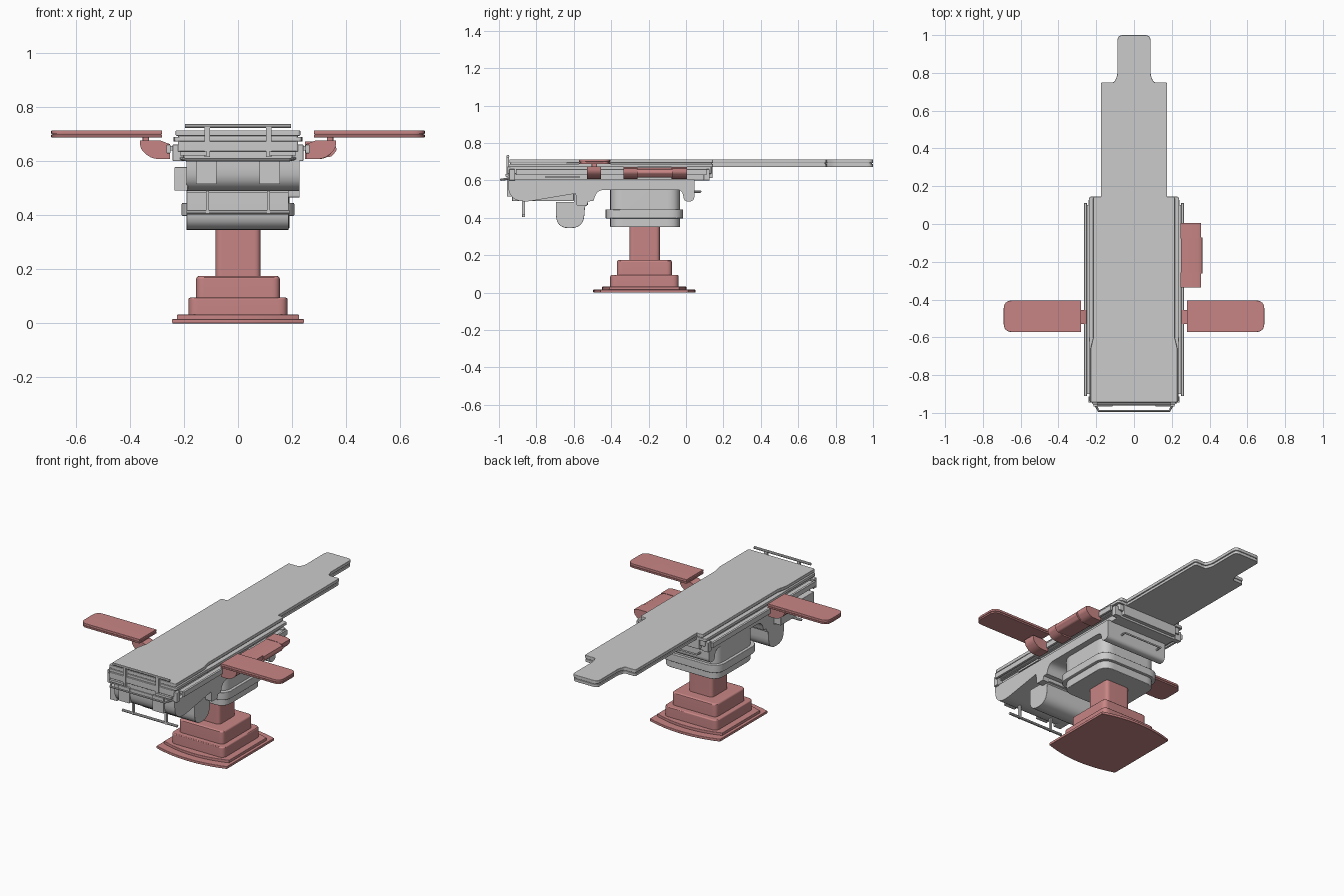
import bpy, bmesh
from mathutils import Vector

red = bpy.data.materials.new("red_plastic")
red.diffuse_color = (0.58, 0.235, 0.235, 1)


def rounded(pts, n=6):
    """Round polygon corners; each point is (u, v[, radius])."""
    out = []
    for i, p in enumerate(pts):
        c = Vector(p[:2])
        r = p[2] if len(p) > 2 else 0
        if r == 0:
            out.append(c)
            continue
        a = c + (Vector(pts[i - 1][:2]) - c).normalized() * r
        b = c + (Vector(pts[(i + 1) % len(pts)][:2]) - c).normalized() * r
        for k in range(n + 1):
            t = k / n
            out.append(a * (1 - t) ** 2 + c * 2 * t * (1 - t) + b * t * t)
    return out


def prism(name, pts, w0, w1, axis='Z', bevel=0.0, mat=None):
    """Extrude a rounded outline along an axis, bevelling the cap edges."""
    place = {'Z': lambda u, v, w: (u, v, w), 'X': lambda u, v, w: (w, u, v),
             'Y': lambda u, v, w: (u, w, v)}[axis]
    bm = bmesh.new()
    outline = rounded(pts)
    rings = [[bm.verts.new(place(p[0], p[1], w)) for p in outline] for w in (w0, w1)]
    caps = [bm.faces.new(r) for r in rings]
    n = len(outline)
    for i in range(n):
        j = (i + 1) % n
        bm.faces.new((rings[0][i], rings[0][j], rings[1][j], rings[1][i]))
    bmesh.ops.recalc_face_normals(bm, faces=bm.faces)
    if bevel:
        edges = list({e for f in caps for e in f.edges})
        bmesh.ops.bevel(bm, geom=edges, offset=bevel, segments=3, profile=0.5,
                        affect='EDGES', clamp_overlap=True)
    me = bpy.data.meshes.new(name)
    bm.to_mesh(me)
    bm.free()
    ob = bpy.data.objects.new(name, me)
    bpy.context.collection.objects.link(ob)
    if mat:
        me.materials.append(mat)
    return ob


def box(name, x0, x1, y0, y1, z0, z1, r=0.0, bevel=0.0, mat=None):
    return prism(name, [(x0, y0, r), (x1, y0, r), (x1, y1, r), (x0, y1, r)], z0, z1, 'Z', bevel, mat)


def rod(name, pts, r):
    cu = bpy.data.curves.new(name, 'CURVE')
    cu.dimensions = '3D'
    cu.bevel_depth, cu.bevel_resolution, cu.use_fill_caps = r, 2, True
    sp = cu.splines.new('POLY')
    sp.points.add(len(pts) - 1)
    for q, p in zip(sp.points, pts):
        q.co = (*p, 1)
    ob = bpy.data.objects.new(name, cu)
    bpy.context.collection.objects.link(ob)


# Floor base: bulged plates, two tiers and lifting column
CY = -0.223
for i, (hx, hy, z0, z1) in enumerate([(0.243, 0.273, 0, 0.016), (0.225, 0.225, 0.014, 0.032)]):
    xs = [hx * (k / 6 - 1) for k in range(13)]
    edge = [(x, hy - 0.04 * (x / hx) ** 2) for x in xs]
    pts = [(x, CY - d) for x, d in edge] + [(x, CY + d) for x, d in reversed(edge)]
    prism(f"base_plate_{i}", pts, z0, z1, 'Z', 0.003, red)
box("base_tier_lower", -0.183, 0.183, -0.405, -0.04, 0.02, 0.095, 0.035, 0.008, red)
box("base_tier_upper", -0.155, 0.155, -0.37, -0.075, 0.08, 0.175, 0.03, 0.012, red)
box("column", -0.083, 0.083, -0.303, -0.14, 0.17, 0.36, 0.025, 0, red)

# Head housing on the column, with a wider band
box("head_housing", -0.19, 0.19, -0.405, -0.032, 0.35, 0.56, 0.07, 0.004)
box("housing_band", -0.208, 0.208, -0.43, -0.015, 0.397, 0.445, 0.08, 0.004)

# Motor pod hanging under the front section
prism("motor_pod", [(-0.695, 0.485), (-0.695, 0.345, 0.07), (-0.548, 0.345, 0.07), (-0.54, 0.46),
                    (-0.525, 0.47), (-0.515, 0.55), (-0.6, 0.55), (-0.6, 0.485)], -0.19, 0.187, 'X', 0.002)

# Underbody with rounded front, arched notches and rear bulge
prism("underbody", [(-0.95, 0.605), (-0.95, 0.488, 0.085), (-0.84, 0.488, 0.02), (-0.59, 0.53), (-0.585, 0.465, 0.008),
                    (-0.53, 0.465), (-0.522, 0.488), (-0.495, 0.49), (-0.475, 0.55, 0.04), (-0.02, 0.55, 0.03),
                    (-0.01, 0.487, 0.022), (0.045, 0.487, 0.03), (0.045, 0.605)], -0.19, 0.228, 'X')
box("side_motor_box", -0.235, -0.185, -0.93, -0.6, 0.49, 0.577, 0.004, 0.003)
for s in (-1, 1):
    box("front_plate", s * 0.118 - 0.038, s * 0.118 + 0.038, -0.958, -0.9, 0.515, 0.61)

# Table frame: stepped channels and top tray
box("frame_lower", -0.205, 0.205, -0.945, 0.12, 0.6, 0.64, 0.01, 0.003)
box("frame_upper", -0.222, 0.222, -0.955, 0.135, 0.635, 0.674, 0.008, 0.003)
box("frame_end_cap", -0.19, 0.19, 0.09, 0.142, 0.612, 0.675, 0.006, 0.003)


def top_outline(w_rear, w_front, w_leg, w_head, inset):
    """Half outline mirrored: body, leg section and narrow head rest."""
    half = [(w_front, -0.945 + inset, 0.012), (w_front, -0.66), (w_rear, -0.6), (w_rear, 0.145 - inset, 0.012),
            (w_leg, 0.145 - inset), (w_leg, 0.75 - inset, 0.012), (w_head + 0.015, 0.75 - inset, 0.012),
            (w_head, 0.79, 0.015), (w_head, 1.0 - inset, 0.03)]
    return half + [(-p[0], *p[1:]) for p in reversed(half)]


# Table top: tray, shadow gap and cushion
prism("table_tray", top_outline(0.238, 0.235, 0.175, 0.087, 0), 0.672, 0.689, 'Z', 0.002)
prism("cushion_core", top_outline(0.21, 0.222, 0.17, 0.082, 0.005), 0.685, 0.696, 'Z')
prism("cushion", top_outline(0.216, 0.23, 0.176, 0.088, 0), 0.693, 0.713, 'Z', 0.003)

# Side accessory rails with backing strips and end clamps
for s in (-1, 1):
    a, b = sorted((s * 0.25, s * 0.264))
    box("side_rail", a, b, -0.91, 0.11, 0.628, 0.66, 0, 0.002)
    a, b = sorted((s * 0.2, s * 0.252))
    box("rail_backing", a, b, -0.9, 0.1, 0.638, 0.655)
    a, b = sorted((s * 0.2, s * 0.228))
    box("frame_slot_strip", a, b, -0.75, -0.57, 0.612, 0.624)
    for y in (-0.93, 0.11):
        a, b = sorted((s * 0.2, s * 0.242))
        box("corner_clamp", a, b, y - 0.016, y + 0.016, 0.6, 0.66, 0.004, 0.003)

# Front and rear handles
rod("front_loop_handle", [(-0.215, -0.93, 0.612), (-0.205, -0.955, 0.608), (-0.188, -0.99, 0.604),
                          (0.188, -0.99, 0.604), (0.205, -0.955, 0.608), (0.215, -0.93, 0.612)], 0.006)
rod("front_top_rail", [(-0.195, -0.952, 0.729), (0.195, -0.952, 0.729)], 0.008)
rod("front_lower_rail", [(-0.19, -0.868, 0.411), (0.19, -0.868, 0.411)], 0.008)
rod("rear_handle", [(-0.13, 0.03, 0.54), (-0.13, 0.078, 0.54), (0.13, 0.078, 0.54), (0.13, 0.03, 0.54)], 0.006)
for s in (-1, 1):
    x = s * 0.113
    box("top_rail_post", x - 0.01, x + 0.01, -0.96, -0.946, 0.615, 0.728)
    box("lower_rail_post", x - 0.006, x + 0.006, -0.877, -0.862, 0.405, 0.51)
    box("front_bracket", s * 0.165 - 0.05, s * 0.165 + 0.05, -0.966, -0.95, 0.62, 0.634)

# Arm boards with rounded outer corners, stem and curved bracket
for s in (-1, 1):
    for name, d, z0, z1 in (("arm_tray", 0, 0.687, 0.697), ("arm_cushion", 0, 0.699, 0.713),
                            ("arm_core", 0.004, 0.695, 0.701)):
        prism(name, [(s * (0.28 + d), -0.572 + d), (s * (0.69 - d), -0.572 + d, 0.045),
                     (s * (0.69 - d), -0.405 - d, 0.045), (s * (0.28 + d), -0.405 - d)],
              z0, z1, 'Z', 0.002, red)
    box("arm_stem", s * 0.34 - 0.012, s * 0.34 + 0.012, -0.505, -0.475, 0.665, 0.69, 0.008, 0, red)
    prism("arm_bracket", [(s * 0.252, 0.607), (s * 0.325, 0.607, 0.035), (s * 0.36, 0.645, 0.014),
                          (s * 0.363, 0.675), (s * 0.285, 0.675), (s * 0.252, 0.662)],
          -0.53, -0.455, 'Y', 0, red)

# Side control grip: two end blocks joined by a bar
for y0, y1 in ((-0.335, -0.258), (-0.078, 0.005)):
    prism("grip_end", [(0.247, 0.607), (0.325, 0.607, 0.025), (0.355, 0.64, 0.01), (0.355, 0.665),
                       (0.33, 0.672), (0.247, 0.672)], y0, y1, 'Y', 0, red)
prism("grip_bar", [(0.25, 0.615), (0.345, 0.615, 0.01), (0.365, 0.64, 0.006), (0.36, 0.658), (0.335, 0.67),
                   (0.25, 0.67)], -0.262, -0.072, 'Y', 0, red)

# Convert rods to meshes, shade, and keep broad faces flat
bpy.ops.object.select_all(action='SELECT')
bpy.context.view_layer.objects.active = bpy.data.objects["front_loop_handle"]
bpy.ops.object.convert(target='MESH')
bpy.ops.object.select_all(action='SELECT')
bpy.ops.object.shade_smooth_by_angle()
for ob in bpy.data.objects:
    ob.modifiers.new("flat_normals", 'WEIGHTED_NORMAL').keep_sharp = True
